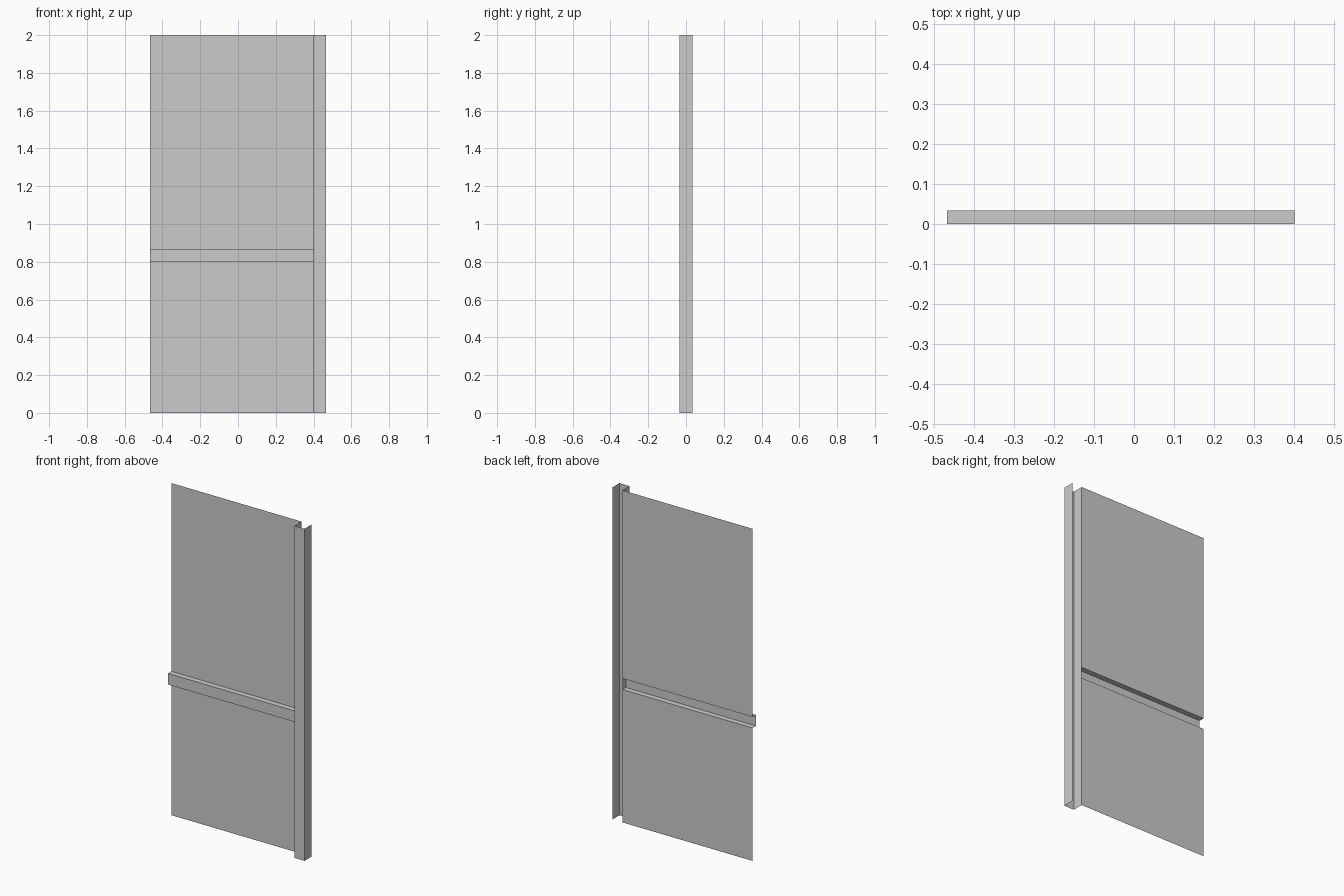
import bpy, bmesh

if "Cube" in bpy.data.objects:
    bpy.data.objects.remove(bpy.data.objects["Cube"])

U = 1 / 15            # design module
L, M, R = -7 * U, 6 * U, 7 * U   # left edge, panel/post joint, right edge
BACK, FRONT = U / 2, -U / 2
HEIGHT = 2.0


def sheet(name, profile, sweep):
    """Extrude an open polyline along a vector into a thin folded sheet."""
    bm = bmesh.new()
    verts = [bm.verts.new(p) for p in profile]
    edges = [bm.edges.new(pair) for pair in zip(verts, verts[1:])]
    ext = bmesh.ops.extrude_edge_only(bm, edges=edges)
    moved = [g for g in ext["geom"] if isinstance(g, bmesh.types.BMVert)]
    bmesh.ops.translate(bm, verts=moved, vec=sweep)
    bmesh.ops.recalc_face_normals(bm, faces=bm.faces)
    bm.normal_update()
    # Outside of every sheet faces the front
    if sum(f.normal.y * f.calc_area() for f in bm.faces) > 0:
        bmesh.ops.reverse_faces(bm, faces=bm.faces)
    mesh = bpy.data.meshes.new(name)
    bm.to_mesh(mesh)
    bm.free()
    obj = bpy.data.objects.new(name, mesh)
    bpy.context.collection.objects.link(obj)
    return obj


# Wall panel with the raised horizontal rail folded into it (open at the back)
rail_bottom, rail_top = 12 * U, 13 * U
sheet("wall_panel_with_rail",
      [(L, BACK, 0), (L, BACK, rail_bottom), (L, 0, rail_bottom),
       (L, 0, rail_top), (L, BACK, rail_top), (L, BACK, HEIGHT)],
      (M - L, 0, 0))

# Full-height U-shaped post along the right edge (open at the back and ends)
sheet("corner_post",
      [(M, BACK, 0), (M, FRONT, 0), (R, FRONT, 0), (R, BACK, 0)],
      (0, 0, HEIGHT))
